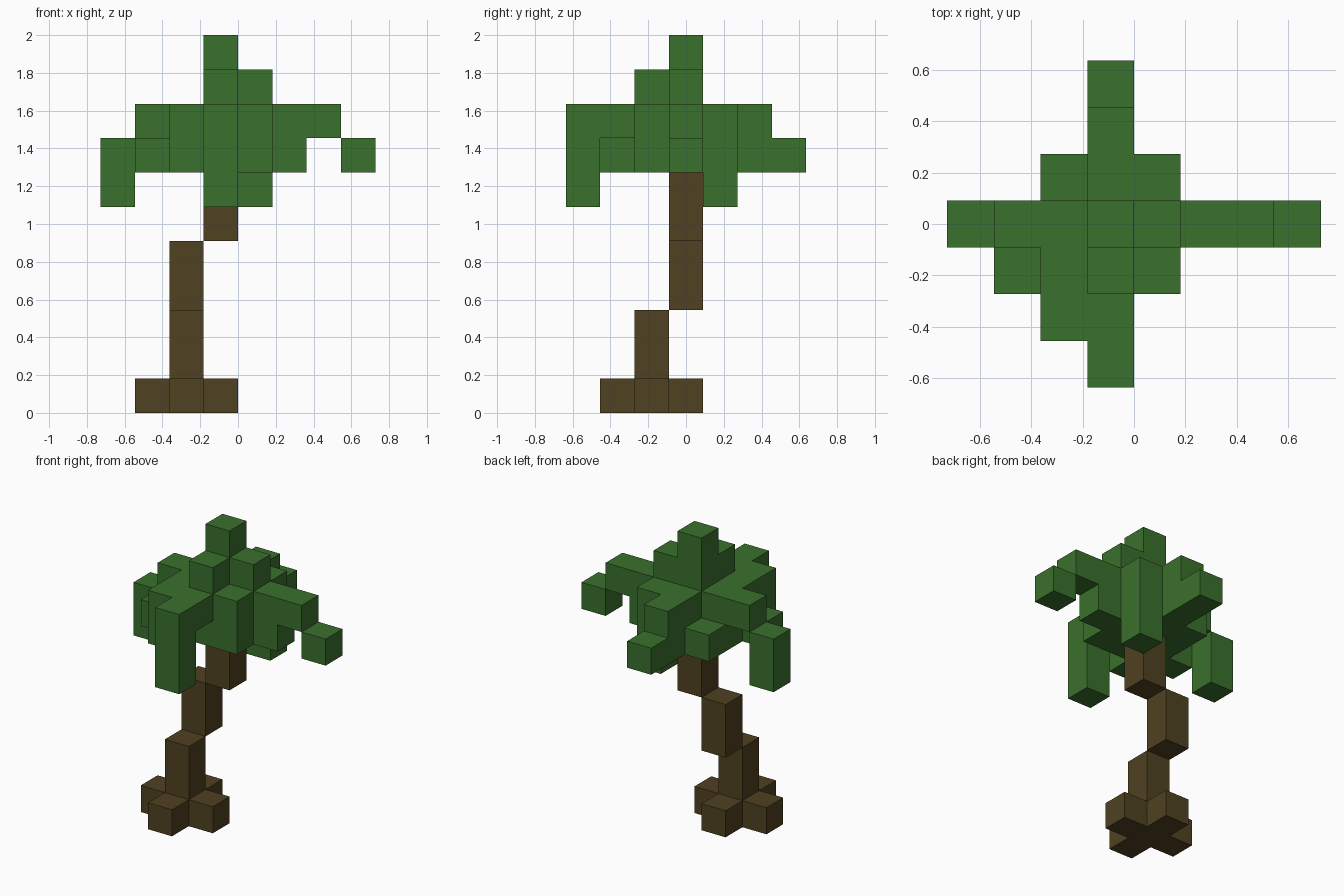
import bpy
import bmesh
from itertools import product
from mathutils import Vector

cube = bpy.data.objects.get("Cube")
if cube:
    bpy.data.objects.remove(cube, do_unlink=True)

U = 2 / 11                        # edge of one block
ORIGIN = Vector((-4, -3.5, 0))    # grid corner, in blocks


def material(name, color):
    mat = bpy.data.materials.new(name)
    mat.use_nodes = True
    mat.diffuse_color = color
    bsdf = mat.node_tree.nodes["Principled BSDF"]
    bsdf.inputs["Base Color"].default_value = color
    bsdf.inputs["Roughness"].default_value = 0.9
    return mat


def blocks(x, y, z):
    """Filled cells; each argument is one index or an inclusive (first, last)."""
    spans = [(a, a) if isinstance(a, int) else a for a in (x, y, z)]
    return set(product(*(range(a, b + 1) for a, b in spans)))


def build(name, parts, mat):
    """Outer skin of the joined blocks, with flat areas merged."""
    cells = set().union(*(blocks(*p) for p in parts))
    bm = bmesh.new()
    for cell in cells:
        for axis, side in product(range(3), (0, 1)):
            neighbour = list(cell)
            neighbour[axis] += 2 * side - 1
            if tuple(neighbour) in cells:
                continue
            corners = []
            for a, b in ((0, 0), (1, 0), (1, 1), (0, 1)):
                p = Vector(cell)
                p[axis] += side
                p[(axis + 1) % 3] += a
                p[(axis + 2) % 3] += b
                corners.append(bm.verts.new((p + ORIGIN) * U))
            bm.faces.new(corners if side else corners[::-1])
    bmesh.ops.remove_doubles(bm, verts=bm.verts[:], dist=U / 100)
    bmesh.ops.dissolve_limit(bm, angle_limit=0.01,
                             verts=bm.verts[:], edges=bm.edges[:])
    mesh = bpy.data.meshes.new(name)
    bm.to_mesh(mesh)
    bm.free()
    mesh.materials.append(mat)
    obj = bpy.data.objects.new(name, mesh)
    bpy.context.collection.objects.link(obj)


bark = material("brown bark", (0.08, 0.054, 0.015, 1))
leaf = material("leaf green", (0.042, 0.162, 0.026, 1))

# Trunk: cross-shaped roots and three stepped posts
build("trunk", [
    ((1, 3), 2, 0),
    (2, (1, 3), 0),
    (2, 2, (0, 2)),
    (2, 3, (3, 4)),
    (3, 3, (5, 6)),
], bark)

# Crown: stepped top, solid heart and drooping fronds
build("leaf_crown", [
    (3, 3, (9, 10)),              # peak
    (4, 3, 9), (3, 2, 9),         # shoulders
    ((2, 4), (2, 3), (7, 8)),     # heart
    (2, 1, (7, 8)),               # front right corner
    (2, 4, 7), (1, 2, 7),         # low right corners
    (4, 4, (6, 8)),               # back left hanging corner
    (5, 3, (7, 8)), (6, 3, 8), (7, 3, 7),     # left frond
    (1, 3, 8), (0, 3, (6, 7)),                # right frond
    (3, 1, 8), (3, 0, (6, 8)),                # front frond
    (3, (4, 5), (7, 8)), (3, 6, 7),           # back frond
], leaf)
